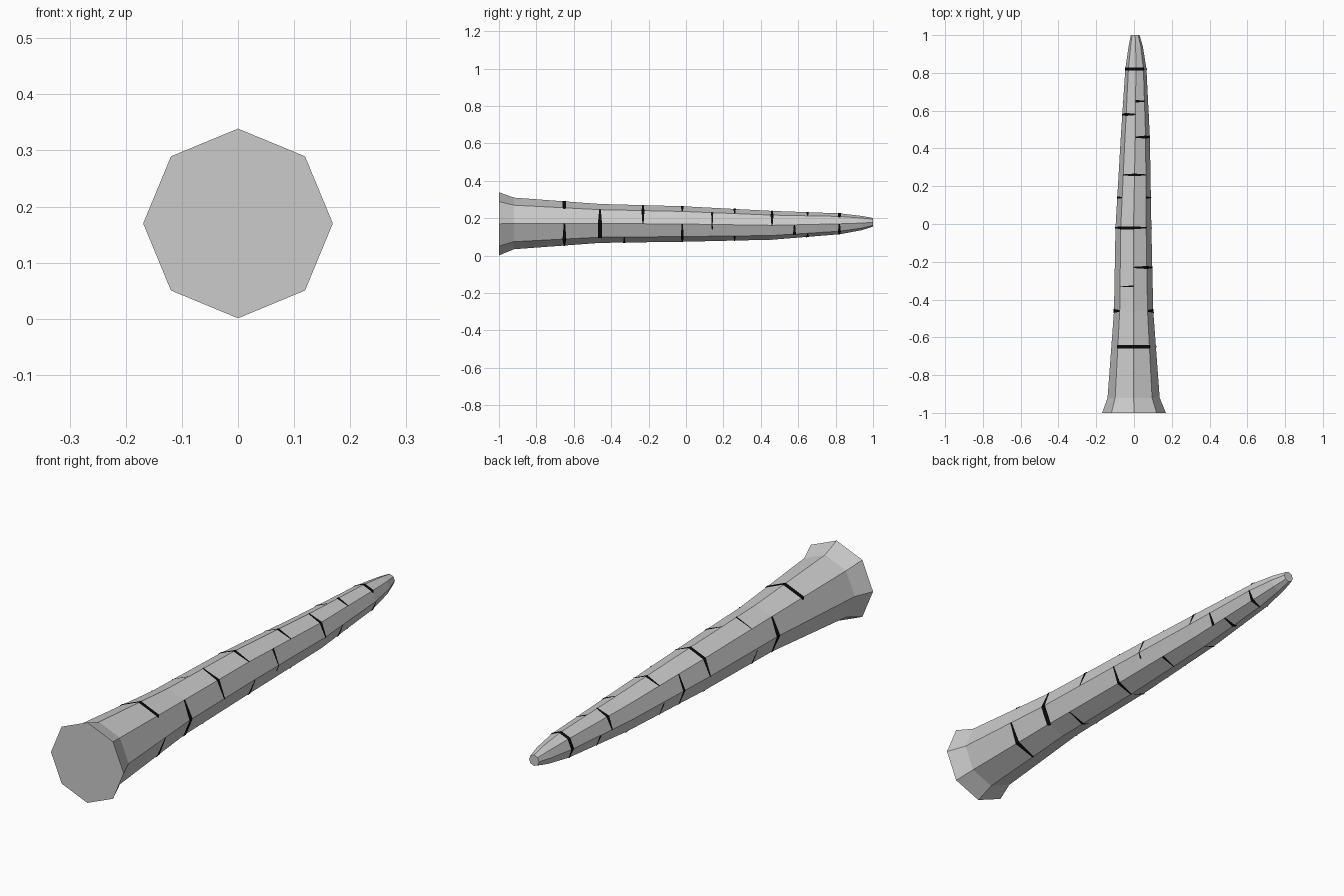
import bpy
from math import sin, cos, pi, floor

if "Cube" in bpy.data.objects:
    bpy.data.objects.remove(bpy.data.objects["Cube"])

SIDES = 8
# trunk rings: y, centre x, centre z, radius
RINGS = [(-1.0, 0.0, 0.17, 0.169), (-0.92, -0.002, 0.172, 0.138),
         (-0.46, -0.002, 0.172, 0.104), (-0.02, -0.003, 0.169, 0.095),
         (0.46, 0.007, 0.162, 0.077), (0.82, 0.010, 0.170, 0.056),
         (0.94, 0.009, 0.174, 0.038), (1.0, 0.006, 0.178, 0.023)]


def ring_at(y):
    for a, b in zip(RINGS, RINGS[1:]):
        if y <= b[0]:
            t = (y - a[0]) / (b[0] - a[0])
            return [p + (q - p) * t for p, q in zip(a, b)]
    return RINGS[-1]


def surface(k, y, lift=0.0):
    """Point on the octagonal trunk; k counts corners from +x towards +z."""
    _, cx, cz, r = ring_at(y)
    r += lift
    i = floor(k)
    t = k - i
    a, b = 2 * pi * i / SIDES, 2 * pi * (i + 1) / SIDES
    return (cx + r * (cos(a) * (1 - t) + cos(b) * t), y,
            cz + r * (sin(a) * (1 - t) + sin(b) * t))


def make(name, verts, faces):
    mesh = bpy.data.meshes.new(name)
    mesh.from_pydata(verts, [], faces)
    obj = bpy.data.objects.new(name, mesh)
    bpy.context.collection.objects.link(obj)
    return obj


# tapered trunk with flared base and closed ends
verts = [surface(k, r[0]) for r in RINGS for k in range(SIDES)]
faces = []
for j in range(len(RINGS) - 1):
    for k in range(SIDES):
        n = (k + 1) % SIDES
        a, b = j * SIDES, (j + 1) * SIDES
        faces.append((a + k, b + k, b + n, a + n))
last = (len(RINGS) - 1) * SIDES
faces.append(tuple(range(SIDES)))
faces.append(tuple(reversed(range(last, last + SIDES))))
make("trunk", verts, faces)

# dark bark marks: y, first corner, last corner, half width
MARKS = [(-0.65, 0.9, 3.1, .009), (-0.65, 6, 8, .010),
         (-0.46, 6.9, 9, .011), (-0.46, 3, 5, .011),
         (-0.33, 2, 3, .004), (-0.33, 4.1, 5, .005), (-0.33, 5.6, 7, .006),
         (-0.23, 0, 2, .008), (-0.02, 1, 4, .008), (-0.02, 6, 8, .008),
         (-0.02, 4.9, 5.8, .005), (0.14, 0, 1, .006), (0.14, 7.6, 8, .005),
         (0.14, 3, 5, .007), (0.26, 1, 3, .007), (0.26, 6, 7, .006),
         (0.26, 4.1, 5, .005), (0.46, 0, 2, .008), (0.46, 5, 6, .005),
         (0.58, 2, 4, .008), (0.58, 7, 8, .008), (0.65, 1, 2, .007),
         (0.65, 4, 5, .006), (0.65, 5.6, 7, .008),
         (0.82, 0.8, 5, .008), (0.82, 6, 8, .008)]
verts, faces = [], []
for n, (y, k0, k1, w) in enumerate(MARKS):
    ks = [k0] + [k for k in range(floor(k0) + 1, 9 + 1) if k < k1] + [k1]
    for i, k in enumerate(ks):
        h = w if 0 < i < len(ks) - 1 else w * 0.4
        if len(ks) == 2 and i == n % 2:
            h = w
        s = len(verts)
        verts += [surface(k, y - h, 0.002), surface(k, y + h, 0.002)]
        if i:
            faces.append((s - 2, s - 1, s + 1, s))
marks = make("bark_marks", verts, faces)
mat = bpy.data.materials.new("black")
mat.diffuse_color = (0.003, 0.003, 0.003, 1)
mat.use_nodes = True
mat.node_tree.nodes["Principled BSDF"].inputs["Base Color"].default_value = mat.diffuse_color
marks.data.materials.append(mat)
